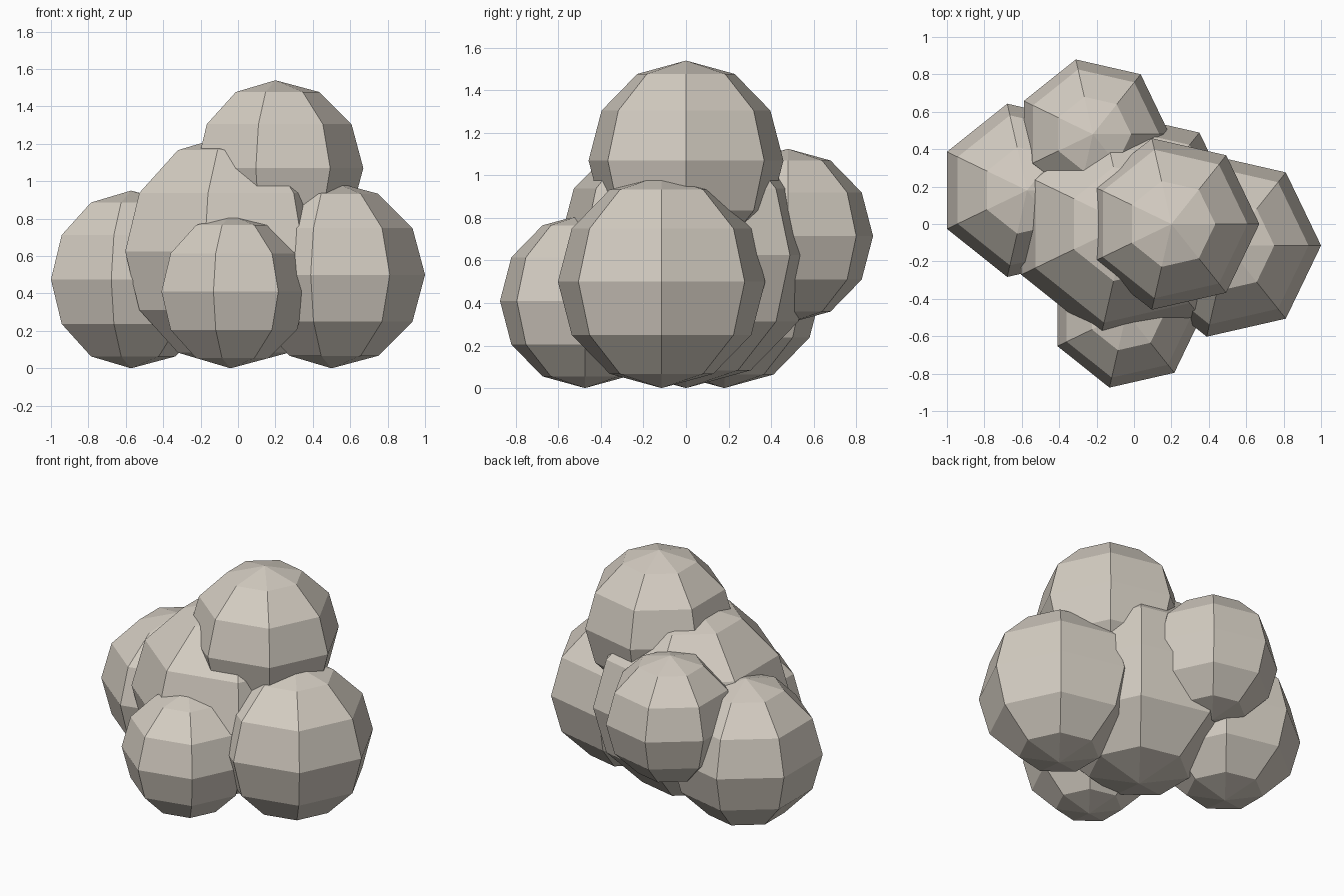
import bpy, bmesh, math

if "Cube" in bpy.data.objects:
    bpy.data.objects.remove(bpy.data.objects["Cube"])

SIDES, RINGS = 7, 6

stone = bpy.data.materials.new("warm_grey")
stone.diffuse_color = (0.66, 0.61, 0.54, 1.0)
stone.use_nodes = True
stone.node_tree.nodes["Principled BSDF"].inputs["Base Color"].default_value = stone.diffuse_color


def puff(name, center, radius):
    """Flat-faced ball: half-circle profile spun in seven steps, one corner on +x."""
    bm = bmesh.new()
    profile = []
    for i in range(RINGS + 1):
        a = math.pi * i / RINGS
        profile.append(bm.verts.new((radius * math.sin(a), 0, radius * math.cos(a))))
    edges = [bm.edges.new(pair) for pair in zip(profile, profile[1:])]
    bmesh.ops.spin(bm, geom=profile + edges, cent=(0, 0, 0), axis=(0, 0, 1),
                   angle=2 * math.pi, steps=SIDES)
    bmesh.ops.remove_doubles(bm, verts=bm.verts, dist=1e-4)
    bmesh.ops.dissolve_degenerate(bm, edges=bm.edges, dist=1e-4)
    bmesh.ops.recalc_face_normals(bm, faces=bm.faces)
    mesh = bpy.data.meshes.new(name)
    bm.to_mesh(mesh)
    bm.free()
    mesh.materials.append(stone)
    obj = bpy.data.objects.new(name, mesh)
    obj.location = center
    bpy.context.collection.objects.link(obj)


# Cluster of overlapping balls
puff("core_puff", (-0.04, 0.0, 0.625), 0.625)
puff("right_puff", (0.50, -0.115, 0.50), 0.50)
puff("left_puff", (-0.572, 0.18, 0.475), 0.475)
puff("front_puff", (-0.04, -0.475, 0.41), 0.41)
puff("back_puff", (-0.22, 0.48, 0.715), 0.41)
puff("top_puff", (0.20, 0.0, 1.07), 0.47)
